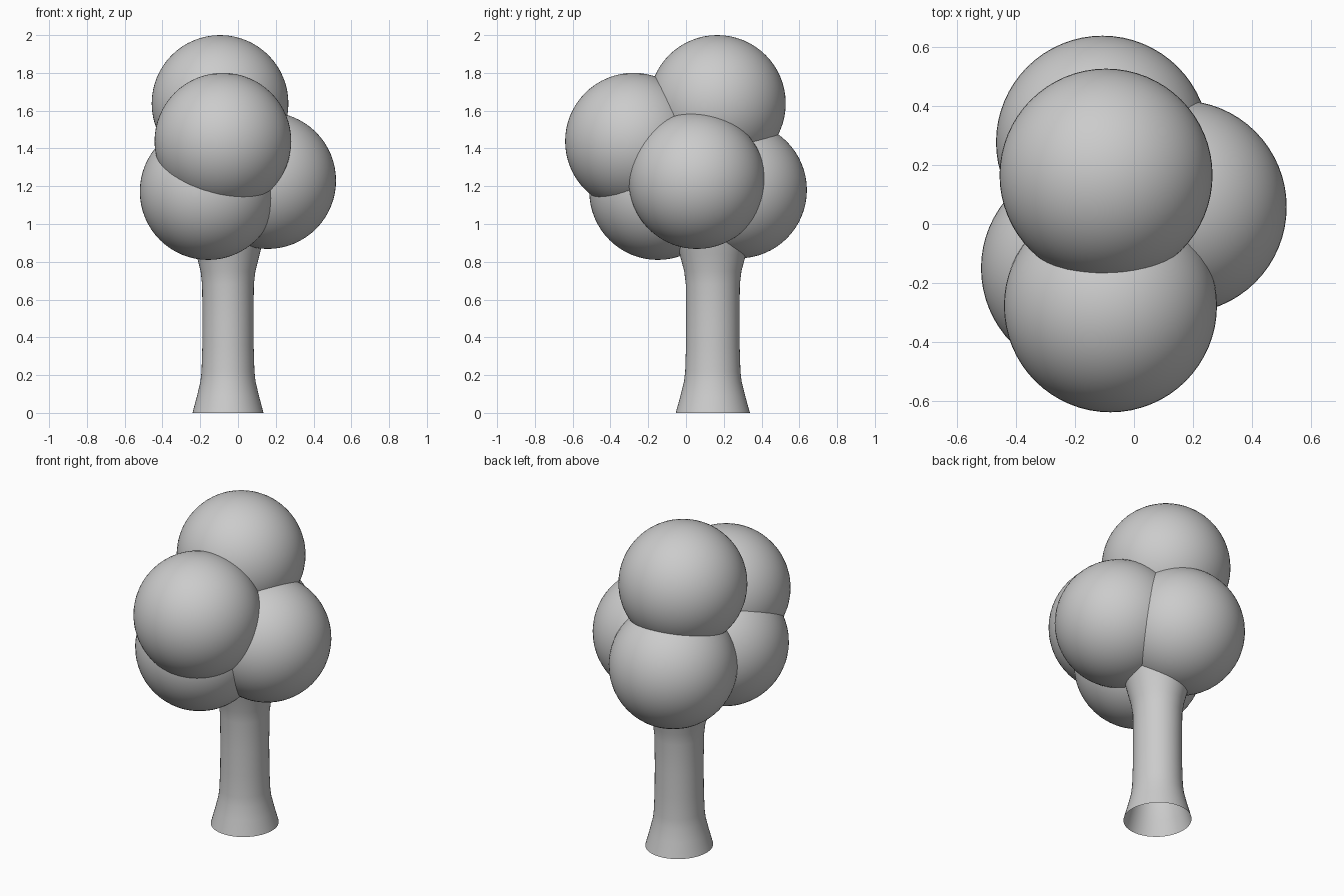
import bpy, bmesh, math

if "Cube" in bpy.data.objects:
    bpy.data.objects.remove(bpy.data.objects["Cube"])

def finish(name, bm):
    for f in bm.faces:
        f.smooth = True
    me = bpy.data.meshes.new(name)
    bm.to_mesh(me)
    bm.free()
    ob = bpy.data.objects.new(name, me)
    bpy.context.collection.objects.link(ob)
    return ob

# Foliage: five equal, overlapping balls
RADIUS = 0.362
foliage = {
    "foliage_top": (-0.095, 0.166, 1.638),
    "foliage_front": (-0.08, -0.278, 1.438),
    "foliage_right": (0.157, 0.058, 1.23),
    "foliage_left": (-0.158, -0.15, 1.172),
    "foliage_back": (-0.107, 0.278, 1.18),
}
for name, centre in foliage.items():
    bm = bmesh.new()
    bmesh.ops.create_uvsphere(bm, u_segments=64, v_segments=32, radius=RADIUS)
    finish(name, bm).location = centre

# Trunk: slightly oval open tube, flared at both ends
profile = [(0.188, 0), (0.164, 0.09), (0.146, 0.165), (0.14, 0.22), (0.136, 0.35),
           (0.135, 0.5), (0.137, 0.68), (0.145, 0.75), (0.168, 0.84), (0.19, 0.93)]
SIDES = 48
bm = bmesh.new()
rings = []
for r, z in profile:
    rings.append([bm.verts.new((r * math.cos(math.tau * i / SIDES),
                                r * 1.045 * math.sin(math.tau * i / SIDES), z))
                  for i in range(SIDES)])
for low, high in zip(rings, rings[1:]):
    for i in range(SIDES):
        j = (i + 1) % SIDES
        bm.faces.new((low[i], low[j], high[j], high[i]))
finish("trunk", bm).location = (-0.053, 0.142, 0)
